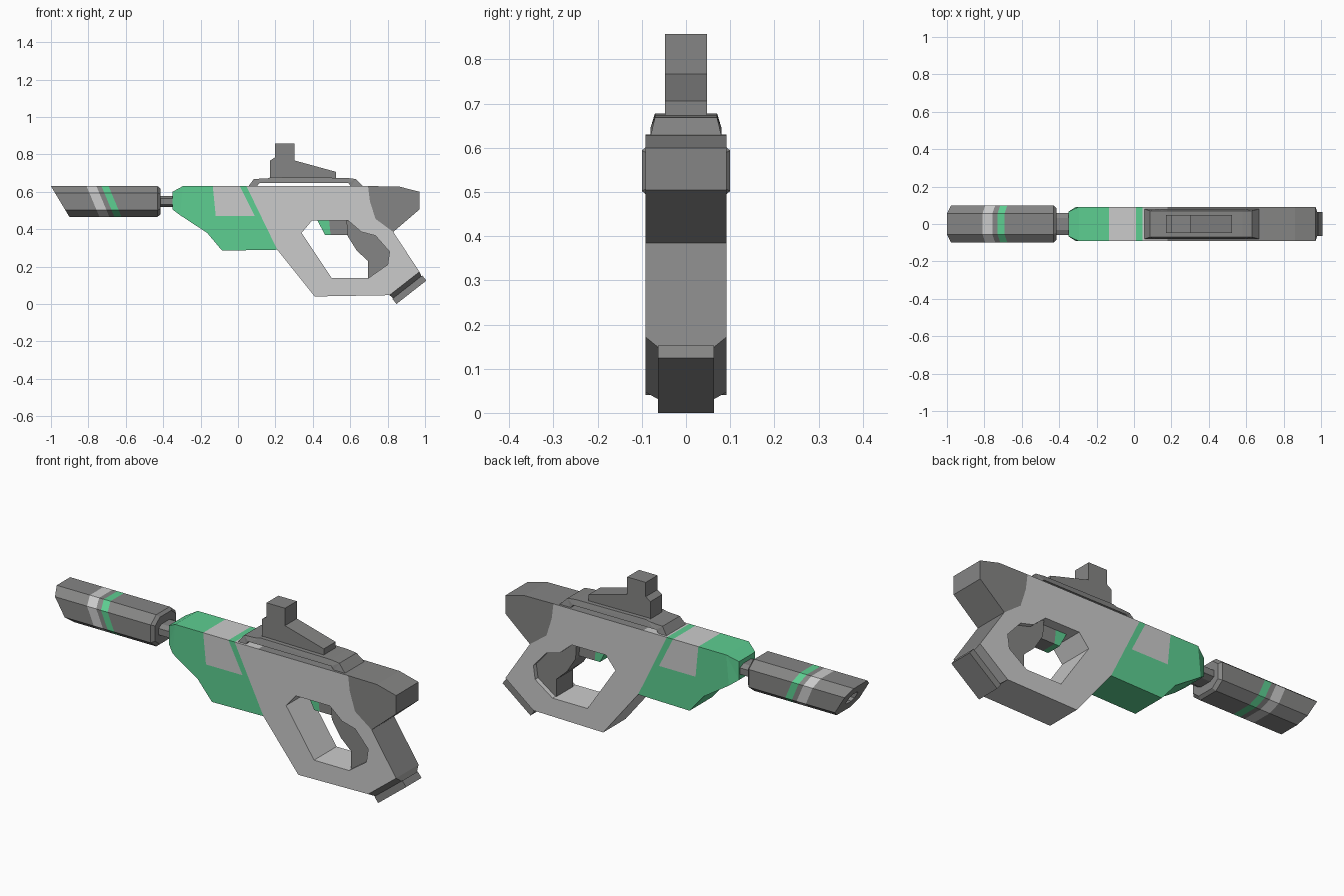
import bpy, bmesh
from mathutils import Vector

if "Cube" in bpy.data.objects:
    bpy.data.objects.remove(bpy.data.objects["Cube"])


def material(name, rgb):
    m = bpy.data.materials.new(name)
    m.diffuse_color = (*rgb, 1)
    m.use_nodes = True
    m.node_tree.nodes["Principled BSDF"].inputs["Base Color"].default_value = m.diffuse_color
    return m


MATS = [material("dark grey", (0.235, 0.235, 0.232)),
        material("light grey", (0.60, 0.60, 0.60)),
        material("green", (0.11, 0.62, 0.285))]
DARK, LIGHT, GREEN = 0, 1, 2


def cut(bm, co, no):
    """Add an edge loop along a plane, so colours can change there."""
    geom = bm.verts[:] + bm.edges[:] + bm.faces[:]
    bmesh.ops.bisect_plane(bm, geom=geom, plane_co=co, plane_no=no, dist=1e-5)


def finish(name, bm, colour):
    bmesh.ops.recalc_face_normals(bm, faces=bm.faces[:])
    for f in bm.faces:
        f.material_index = colour(f.calc_center_median(), f.normal) if callable(colour) else colour
    me = bpy.data.meshes.new(name)
    bm.to_mesh(me)
    bm.free()
    for m in MATS:
        me.materials.append(m)
    ob = bpy.data.objects.new(name, me)
    bpy.context.collection.objects.link(ob)
    return ob


def prism(loops, half):
    """Side profile (x, z), with optional hole loops, extruded across y."""
    bm = bmesh.new()
    caps = ([], [])
    for pts in loops:
        rings = [[bm.verts.new((x, y, z)) for x, z in pts] for y in (-half, half)]
        n = len(pts)
        for i in range(n):
            j = (i + 1) % n
            bm.faces.new((rings[0][i], rings[0][j], rings[1][j], rings[1][i]))
            for ring, edges in zip(rings, caps):
                edges.append(bm.edges.get((ring[i], ring[j])))
    for edges in caps:
        bmesh.ops.triangle_fill(bm, edges=edges, use_beauty=True)
    return bm


def loft(rings):
    """Skin a row of equal rings and close both ends."""
    bm = bmesh.new()
    vs = [[bm.verts.new(p) for p in r] for r in rings]
    n = len(vs[0])
    for a, b in zip(vs, vs[1:]):
        for i in range(n):
            j = (i + 1) % n
            bm.faces.new((a[i], a[j], b[j], b[i]))
    bm.faces.new(vs[0])
    bm.faces.new(vs[-1])
    return bm


# Eight-sided barrel section, optionally sheared so the muzzle is slanted
CZ = 0.548
OCT = [(0.1, 0.046), (0.055, 0.082), (-0.055, 0.082), (-0.1, 0.046),
       (-0.1, -0.046), (-0.055, -0.082), (0.055, -0.082), (0.1, -0.046)]


def octagon(x, s=1.0, shear=0.0):
    return [(x + shear * (0.082 - z * s), y * s, CZ + z * s) for y, z in OCT]


# Barrel with bore and slanted painted bands
bm = loft([octagon(-0.94, 0.35, 0.6), octagon(-1, 0.35, 0.6), octagon(-1, 1, 0.6),
           octagon(-0.43), octagon(-0.415, 0.85)])
BANDS = (-0.81, -0.757, -0.73, -0.692)
SLOPE = 0.42
for x in BANDS:
    cut(bm, (x, 0, 0.63), (1, 0, SLOPE))


def barrel_colour(c, n):
    u = c.x - SLOPE * (0.63 - c.z)
    if BANDS[0] < u < BANDS[1]:
        return LIGHT
    return GREEN if BANDS[2] < u < BANDS[3] else DARK


finish("barrel", bm, barrel_colour)

# Barrel neck
finish("barrel_neck", loft([[(x, y * 0.58, CZ + z * 0.36) for y, z in OCT]
                            for x in (-0.43, -0.34)]), DARK)

# Green fore end with tapered nose and a grey panel wrapping over the top
bm = prism([[(-0.35, 0.60), (-0.295, 0.63), (0.045, 0.63), (0.21, 0.29), (-0.085, 0.285),
             (-0.165, 0.38), (-0.31, 0.475), (-0.35, 0.505)]], 0.092)
cut(bm, (-0.295, 0, 0.5), (1, 0, 0))
for v in bm.verts:
    if v.co.x < -0.34:
        v.co.y *= 0.72
cut(bm, (0, 0, 0.47), (0, 0, 1))
cut(bm, (-0.135, 0, 0.63), (1, 0, 0.1))
cut(bm, (0.01, 0, 0.63), (1, 0, 0.5))


def fore_colour(c, n):
    d = 0.63 - c.z
    inside = -0.135 + 0.1 * d < c.x < 0.01 + 0.5 * d and c.z > 0.47
    return LIGHT if inside else GREEN


finish("fore_end", bm, fore_colour)

# Main frame with the hand opening
frame = [(0.045, 0.63), (0.695, 0.63), (0.705, 0.55), (0.735, 0.455), (0.83, 0.385),
         (0.97, 0.172), (0.81, 0.047), (0.41, 0.04), (0.21, 0.29)]
opening = [(0.34, 0.38), (0.395, 0.445), (0.59, 0.445), (0.66, 0.385), (0.735, 0.365),
           (0.81, 0.28), (0.80, 0.21), (0.70, 0.14), (0.50, 0.14)]
bm = prism([frame, opening], 0.092)
cut(bm, (0.18, 0, 0), (1, 0, 0))


def frame_colour(c, n):
    top = n.z > 0.9 and c.z > 0.6 and c.x > 0.18
    back = n.x > 0.5 and n.z > 0.2 and c.x > 0.84
    return DARK if top or back else LIGHT


finish("frame", bm, frame_colour)

# Recessed hand grip
finish("hand_grip", prism([[(0.58, 0.45), (0.585, 0.365), (0.635, 0.285), (0.695, 0.23),
                            (0.695, 0.13), (0.82, 0.20), (0.83, 0.29), (0.74, 0.38),
                            (0.67, 0.40)]], 0.068), DARK)

# Trigger with green front
bm = prism([[(0.42, 0.455), (0.465, 0.37), (0.60, 0.37), (0.60, 0.455)]], 0.04)
cut(bm, (0.495, 0, 0.37), (1, 0, 0.1))
finish("trigger", bm, lambda c, n: GREEN if c.x + 0.1 * (c.z - 0.37) < 0.494 else DARK)

# Rear stock block
finish("stock", prism([[(0.695, 0.63), (0.86, 0.628), (0.97, 0.60), (0.97, 0.505),
                        (0.83, 0.385), (0.735, 0.455), (0.705, 0.55)]], 0.092), DARK)

# Grip base: chamfer then a narrower plate, square to the slanted grip end
lo, hi = Vector((0.81, 0, 0.047)), Vector((0.97, 0, 0.172))
along = (hi - lo).normalized()
out = Vector((along.z, 0, -along.x))


def base_ring(depth, half, trim=0.0):
    ends = (lo + along * trim + out * depth, hi - along * trim + out * depth)
    return [ends[e] + Vector((0, s * half, 0)) for e, s in ((0, -1), (1, -1), (1, 1), (0, 1))]


finish("grip_base", loft([base_ring(0, 0.092), base_ring(0.025, 0.063, 0.006),
                          base_ring(0.025, 0.063), base_ring(0.06, 0.063)]), DARK)

# Top rail bridge, narrowing slightly upward
bm = prism([[(0.055, 0.628), (0.085, 0.668), (0.16, 0.672), (0.18, 0.678), (0.58, 0.674),
             (0.63, 0.668), (0.67, 0.628), (0.605, 0.628), (0.59, 0.646), (0.115, 0.646),
             (0.10, 0.628)]], 0.08)
for v in bm.verts:
    if v.co.z > 0.66:
        v.co.y *= 0.88
finish("top_rail", bm, DARK)

# Sight
finish("sight", prism([[(0.17, 0.67), (0.17, 0.765), (0.197, 0.783), (0.197, 0.857),
                        (0.303, 0.857), (0.303, 0.767), (0.525, 0.706), (0.525, 0.67)]],
                      0.048), DARK)
